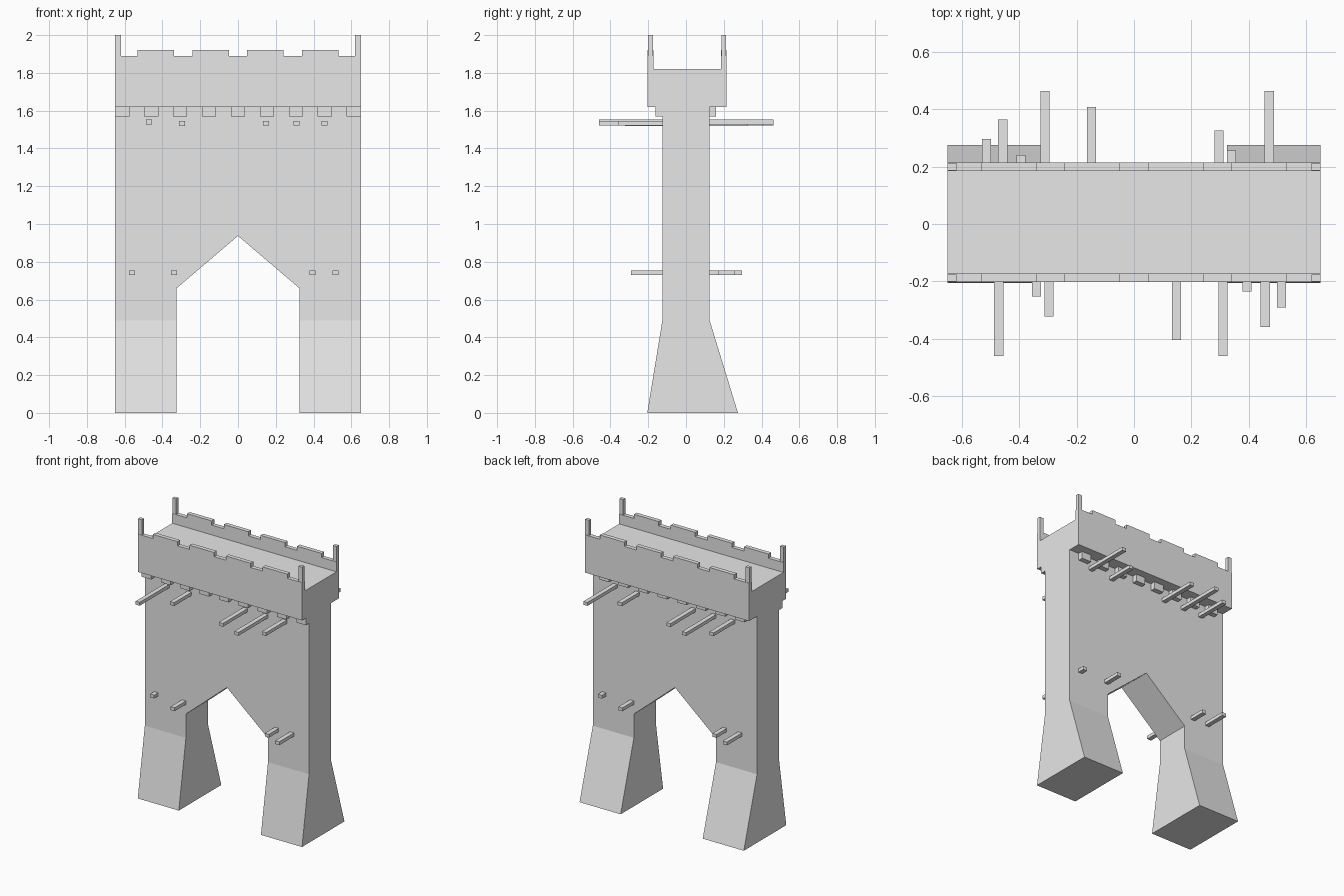
import bpy, bmesh

default = bpy.data.objects.get("Cube")
if default:
    bpy.data.objects.remove(default)

stone = bpy.data.materials.new("light_grey_stone")
stone.use_nodes = True
stone.diffuse_color = (0.8, 0.8, 0.8, 1)
stone.node_tree.nodes["Principled BSDF"].inputs["Base Color"].default_value = (0.8, 0.8, 0.8, 1)

HALF = 0.65             # half width of the gate
WALL = 0.125            # half depth of the main wall
FRONT, BACK = -0.203, 0.215


def finish(name, bm):
    bmesh.ops.recalc_face_normals(bm, faces=bm.faces[:])
    mesh = bpy.data.meshes.new(name)
    bm.to_mesh(mesh)
    bm.free()
    mesh.materials.append(stone)
    obj = bpy.data.objects.new(name, mesh)
    bpy.context.collection.objects.link(obj)
    return obj


def prism(name, outline, depth, panels):
    """Extrude an x-z outline along y; depth(z) gives the y range at a height."""
    bm = bmesh.new()
    front = [bm.verts.new((x, depth(z)[0], z)) for x, z in outline]
    back = [bm.verts.new((x, depth(z)[1], z)) for x, z in outline]
    for panel in panels:
        bm.faces.new([front[i] for i in panel])
        bm.faces.new([back[i] for i in panel])
    n = len(outline)
    for i in range(n):
        j = (i + 1) % n
        bm.faces.new((front[i], front[j], back[j], back[i]))
    return finish(name, bm)


def box(name, x, y, z):
    outline = [(x[0], z[0]), (x[1], z[0]), (x[1], z[1]), (x[0], z[1])]
    return prism(name, outline, lambda _: y, [range(4)])


# Main wall with pointed arch and legs flaring toward the ground
side = [(0.325, 0.66), (0.325, 0.49), (0.325, 0), (HALF, 0), (HALF, 0.49), (HALF, 1.62)]
outline = [(0, 0.937)] + side + [(-x, z) for x, z in reversed(side)]
prism("gate_wall", outline,
      lambda z: (-0.205, 0.275) if z == 0 else (-WALL, WALL),
      [(0, 1, 2, 5, 6, 7, 8, 11, 12), (2, 3, 4, 5), (8, 9, 10, 11)])

# Walkway floor between the parapets
box("walkway", (-HALF, HALF), (FRONT + 0.03, BACK - 0.03), (1.62, 1.82))

# Crenellated parapets with corner posts
crest = [(-HALF, 1.62), (HALF, 1.62), (HALF, 1.89)]
for centre in (0.435, 0.145, -0.145, -0.435):
    a, b = centre + 0.097, centre - 0.097
    crest += [(a, 1.89), (a, 1.92), (b, 1.92), (b, 1.89)]
crest.append((-HALF, 1.89))
for name, y0 in (("front", FRONT), ("back", BACK - 0.03)):
    prism(name + "_parapet", crest, lambda z: (y0, y0 + 0.03), [range(len(crest))])
    for label, x0 in (("left", HALF - 0.03), ("right", -HALF)):
        box(f"{name}_{label}_post", (x0, x0 + 0.03), (y0 + 0.002, y0 + 0.027), (1.89, 2.0))

# Corbels under the overhang, staggered between front and back
pitch = (2 * HALF - 0.075) / 8
for i in range(9):
    x = -HALF + i * pitch
    box("front_corbel", (x, x + 0.075), (-0.162, -WALL), (1.57, 1.62))
    if i < 8:
        x += pitch / 2
        box("back_corbel", (x, x + 0.075), (WALL, 0.16), (1.57, 1.62))

# Projecting beams: x, reach and height, repeated half a turn around on the back
beams = [(-0.472, 0.46, 1.54), (-0.296, 0.322, 1.532), (0.148, 0.405, 1.534),
         (0.31, 0.46, 1.534), (0.458, 0.36, 1.534),
         (-0.56, 0.17, 0.742), (-0.34, 0.253, 0.742), (0.394, 0.236, 0.742), (0.515, 0.292, 0.742)]
for x, reach, z in beams:
    heights = (z - 0.012, z + 0.012)
    box("front_beam", (x - 0.016, x + 0.016), (-reach, -WALL), heights)
    box("back_beam", (-x - 0.016, -x + 0.016), (WALL, reach + 0.004), heights)
